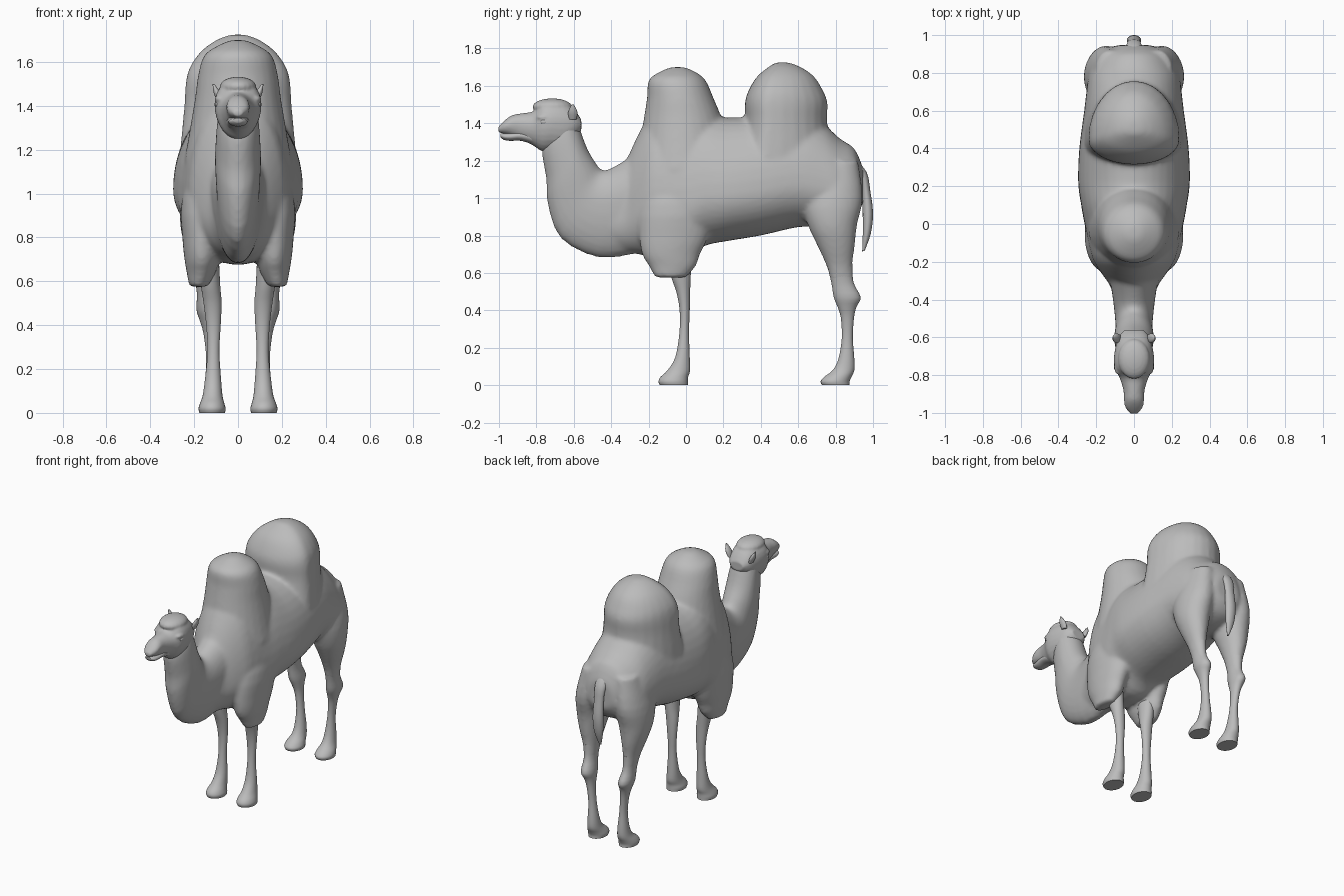
import bpy, bmesh, math
from mathutils import Matrix, Vector

fur = bpy.data.materials.new("grey_fur")
fur.diffuse_color = (0.5, 0.5, 0.5, 1)


def refine(rows, steps):
    """Smooth spline through the section rows."""
    out = []
    for i in range(len(rows) - 1):
        a, b, c, d = (rows[max(i - 1, 0)], rows[i], rows[i + 1],
                      rows[min(i + 2, len(rows) - 1)])
        for k in range(steps):
            t = k / steps
            out.append([q + 0.5 * t * (r - p + t * (2*p - 5*q + 4*r - s + t * (3*(q - r) + s - p)))
                        for p, q, r, s in zip(a, b, c, d)])
    return out + [list(rows[-1])]


def loft(bm, rows, wide=0.5, steps=3, n=28):
    """Rows: (y0, z0, y1, z1, half width, x); each ring spans point 0 to point 1."""
    rings = []
    for y0, z0, y1, z1, hw, x in refine(rows, steps):
        ring = []
        for k in range(n):
            a = 2 * math.pi * k / n
            c = math.cos(a)
            s = wide + c * ((1 - wide) if c > 0 else wide)
            ring.append(bm.verts.new((x + max(hw, 0.002) * math.sin(a),
                                      y0 + (y1 - y0) * s, z0 + (z1 - z0) * s)))
        rings.append(ring)
    for r, q in zip(rings, rings[1:]):
        for k in range(n):
            bm.faces.new((r[k], r[(k + 1) % n], q[(k + 1) % n], q[k]))
    bm.faces.new(rings[0])
    bm.faces.new(rings[-1][::-1])


def upright(rows):
    """(y, bottom, top, half width): sections standing across the length."""
    return [(y, b, y, t, w, 0) for y, b, t, w in rows]


def level(rows, side=1):
    """(z, front, back, half width, x): horizontal sections."""
    return [(f, z, b, z, w, x * side) for z, f, b, w, x in rows]


def finish(bm, name):
    bmesh.ops.recalc_face_normals(bm, faces=bm.faces)
    me = bpy.data.meshes.new(name)
    bm.to_mesh(me)
    bm.free()
    me.materials.append(fur)
    ob = bpy.data.objects.new(name, me)
    bpy.context.collection.objects.link(ob)
    bpy.ops.object.select_all(action='DESELECT')
    ob.select_set(True)
    bpy.context.view_layer.objects.active = ob
    bpy.ops.object.shade_smooth_by_angle(angle=math.radians(50))
    return ob


def fuse(ob, voxel, rounds):
    """Melt overlapping volumes into one soft skin."""
    mod = ob.modifiers.new("fuse", 'REMESH')
    mod.mode = 'VOXEL'
    mod.voxel_size = voxel
    mod.use_smooth_shade = True
    mod = ob.modifiers.new("soften", 'SMOOTH')
    mod.factor = 0.5
    mod.iterations = rounds


def loft_part(name, rows, wide=0.5):
    bm = bmesh.new()
    loft(bm, rows, wide)
    return finish(bm, name)


def add_ball(bm, center, radii):
    m = Matrix.Translation(Vector(center)) @ Matrix.Diagonal((*radii, 1))
    bmesh.ops.create_uvsphere(bm, u_segments=20, v_segments=12, radius=1, matrix=m)


# Body: trunk, neck, humps, shoulders and thighs fused into one skin
body = bmesh.new()
loft(body, upright([
    (-.42, .73, 1.14, .10), (-.33, .71, 1.19, .125), (-.25, .70, 1.35, .18),
    (-.17, .68, 1.46, .225), (0, .68, 1.47, .262), (.10, .745, 1.46, .28),
    (.22, .77, 1.43, .296), (.40, .80, 1.44, .29), (.60, .845, 1.46, .264),
    (.72, .845, 1.41, .25), (.82, .86, 1.32, .235), (.90, .90, 1.265, .185),
    (.947, .97, 1.16, .09)]), wide=0.37, n=40)
# neck
loft(body, [
    (-.28, .70, -.28, 1.23, .13, 0), (-.47, .682, -.40, 1.16, .108, 0),
    (-.67, .785, -.45, 1.15, .098, 0), (-.74, .97, -.49, 1.20, .104, 0),
    (-.747, 1.10, -.53, 1.27, .104, 0), (-.77, 1.25, -.57, 1.38, .095, 0),
    (-.74, 1.35, -.60, 1.46, .08, 0)], wide=0.62)
# front and rear hump, spreading into the flanks
loft(body, level([
    (1.15, -.27, .26, .245, 0), (1.28, -.25, .23, .222, 0), (1.43, -.225, .19, .197, 0),
    (1.54, -.208, .145, .182, 0), (1.63, -.20, .105, .155, 0), (1.675, -.14, .05, .092, 0),
    (1.70, -.08, -.01, .035, 0)]))
loft(body, level([
    (1.12, .22, .82, .27, 0), (1.25, .28, .785, .259, 0), (1.40, .315, .755, .245, 0),
    (1.51, .315, .757, .238, 0), (1.58, .337, .73, .218, 0), (1.65, .38, .685, .168, 0),
    (1.70, .44, .615, .10, 0), (1.725, .48, .55, .035, 0)]), wide=0.3)
for side in (-1, 1):
    # shoulder with its shaggy lower end
    loft(body, level([
        (1.25, -.14, .12, .06, .12), (.97, -.235, .14, .097, .16), (.80, -.25, .12, .092, .162),
        (.70, -.235, .075, .08, .164), (.64, -.20, .055, .066, .168),
        (.575, -.165, 0, .042, .18)], side))
    # thigh
    loft(body, level([
        (1.20, .70, .92, .08, .12), (1.00, .62, .945, .107, .15), (.86, .65, .915, .102, .162),
        (.75, .70, .903, .077, .163), (.64, .75, .89, .05, .155),
        (.55, .775, .895, .038, .15)], side))
fuse(finish(body, "body"), 0.013, 7)

# Head: skull, low crown and brows in one skin
head = bmesh.new()
loft(head, upright([
    (-.56, 1.36, 1.42, .05), (-.595, 1.31, 1.47, .08), (-.65, 1.25, 1.515, .098),
    (-.72, 1.25, 1.525, .107), (-.77, 1.25, 1.515, .10), (-.815, 1.28, 1.465, .076),
    (-.88, 1.31, 1.453, .056), (-.93, 1.33, 1.443, .053), (-.97, 1.343, 1.415, .046),
    (-1.004, 1.352, 1.38, .02)]), wide=0.58)
add_ball(head, (0, -.715, 1.488), (.084, .106, .045))
for side in (-1, 1):
    add_ball(head, (side * .08, -.755, 1.432), (.026, .045, .018))
fuse(finish(head, "head"), 0.007, 5)

loft_part("lower_jaw", upright([
    (-.80, 1.28, 1.36, .055), (-.88, 1.306, 1.36, .048), (-.94, 1.306, 1.35, .043),
    (-.975, 1.312, 1.347, .036), (-.992, 1.325, 1.345, .02)]))

# Tail
loft_part("tail", [
    (.88, 1.13, .89, 1.23, .05, 0), (.93, 1.10, .965, 1.14, .04, 0),
    (.942, 1.02, .985, 1.04, .034, 0), (.945, .90, 1.0, .92, .038, 0),
    (.945, .80, .988, .81, .03, 0), (.942, .715, .955, .718, .006, 0)])

front_leg = [
    (.70, -.11, .03, .048, .135), (.58, -.08, .025, .044, .125), (.50, -.052, .022, .041, .116),
    (.40, -.034, .02, .033, .112), (.28, -.035, .016, .027, .112), (.15, -.057, .02, .037, .114),
    (.08, -.098, .022, .045, .116), (.045, -.135, .012, .055, .118),
    (.02, -.147, .01, .062, .118), (0, -.14, .01, .058, .118)]
hind_leg = [
    (.65, .752, .89, .048, .155), (.55, .777, .895, .038, .15), (.47, .79, .934, .044, .145),
    (.42, .81, .912, .036, .138), (.36, .828, .898, .027, .13), (.25, .833, .892, .025, .12),
    (.14, .815, .90, .035, .116), (.08, .785, .90, .043, .116), (.045, .74, .885, .055, .118),
    (.02, .72, .875, .062, .118), (0, .727, .875, .058, .118)]
ear = [(1.42, -.625, -.585, .014, .08), (1.46, -.63, -.58, .016, .095),
       (1.50, -.612, -.60, .004, .112)]

# Paired parts
for side, label in ((-1, "right"), (1, "left")):
    loft_part("front_leg_" + label, level(front_leg, side))
    loft_part("hind_leg_" + label, level(hind_leg, side))
    loft_part("ear_" + label, level(ear, side))
    eye = bmesh.new()
    add_ball(eye, (side * .094, -.757, 1.408), (.012, .022, .014))
    finish(eye, "eye_" + label)
